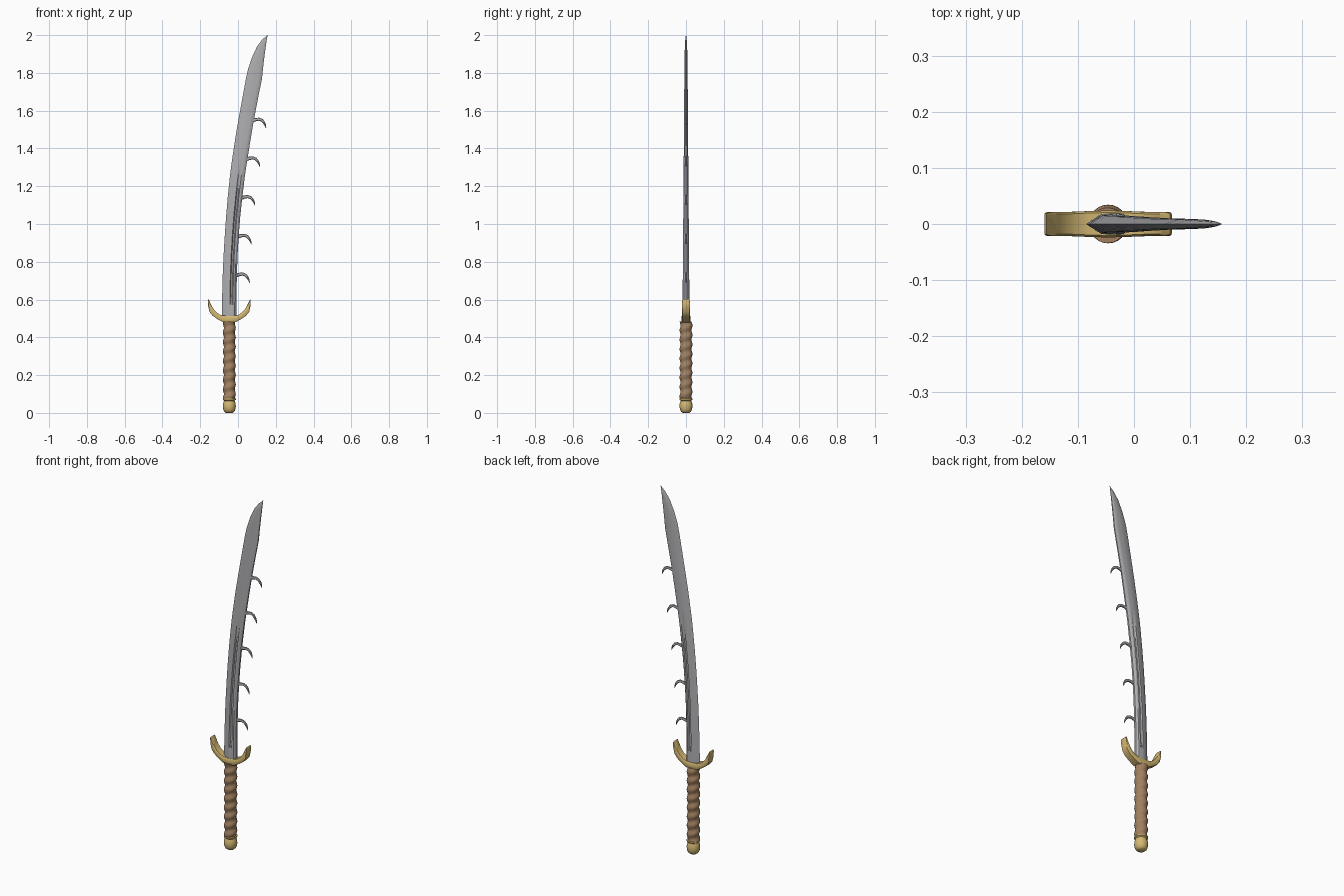
import bpy, math

if "Cube" in bpy.data.objects:
    bpy.data.objects.remove(bpy.data.objects["Cube"])

CX = -0.046  # handle axis


def material(name, color):
    m = bpy.data.materials.new(name)
    m.diffuse_color = color
    m.use_nodes = True
    m.node_tree.nodes["Principled BSDF"].inputs["Base Color"].default_value = m.diffuse_color
    return m


STEEL = material("steel", (0.42, 0.42, 0.44, 1))
BRASS = material("brass", (0.66, 0.48, 0.17, 1))
LEATHER = material("leather", (0.36, 0.22, 0.12, 1))


def loft(name, rings, mat, angle=30):
    """Skin a list of equal-length closed rings and cap both ends."""
    n = len(rings[0])
    verts = [p for r in rings for p in r]
    faces = [(k * n + i, k * n + (i + 1) % n, (k + 1) * n + (i + 1) % n, (k + 1) * n + i)
             for k in range(len(rings) - 1) for i in range(n)]
    faces += [tuple(reversed(range(n))), tuple(range(len(verts) - n, len(verts)))]
    me = bpy.data.meshes.new(name)
    me.from_pydata(verts, [], faces)
    me.validate()
    ob = bpy.data.objects.new(name, me)
    bpy.context.collection.objects.link(ob)
    me.materials.append(mat)
    bpy.ops.object.select_all(action='DESELECT')
    ob.select_set(True)
    bpy.context.view_layer.objects.active = ob
    bpy.ops.object.mode_set(mode='EDIT')
    bpy.ops.mesh.select_all(action='SELECT')
    bpy.ops.mesh.normals_make_consistent(inside=False)
    bpy.ops.object.mode_set(mode='OBJECT')
    bpy.ops.object.shade_smooth_by_angle(angle=math.radians(angle))
    return ob


# Blade: (z, cutting edge x, spine x, half thickness, fuller depth)
ROWS = [(0.50, -.086, -.008, .019, 0), (0.575, -.085, -.008, .0185, 0),
        (0.61, -.084, -.008, .018, .45), (0.73, -.081, -.006, .017, .45),
        (0.84, -.076, -.002, .016, .45), (0.94, -.070, .004, .015, .45),
        (1.04, -.063, .012, .0145, .45), (1.145, -.054, .023, .014, .45),
        (1.25, -.043, .036, .013, .4), (1.30, -.037, .043, .0125, 0),
        (1.35, -.030, .051, .012, 0), (1.45, -.015, .067, .011, 0),
        (1.55, .002, .084, .010, 0), (1.66, .022, .105, .0095, 0),
        (1.77, .042, .127, .009, 0), (1.82, .053, .132, .0085, 0),
        (1.88, .073, .139, .008, 0), (1.94, .101, .147, .006, 0),
        (1.975, .127, .152, .004, 0), (2.0, .1545, .1565, .0006, 0)]
rings = []
for z, a, b, h, g in ROWS:
    side = [(.35, .92), (.54, 1), (.60, 1 - g), (.70, 1 - g), (.76, 1), (.88, .9)]
    sec = [(0, 0)] + side + [(1, .35)]
    sec += [(t, -y) for t, y in reversed(sec[1:])]
    rings.append([(a + (b - a) * t, -y * h, z) for t, y in sec])
loft("blade", rings, STEEL)

# Hooks along the spine
PATH = [(-.012, -.004, .011), (.012, .003, .009), (.030, .005, .008), (.045, -.001, .0075),
        (.056, -.014, .006), (.063, -.028, .004), (.067, -.043, .0008)]
for k, (x, z) in enumerate([(-.005, .73), (.004, .935), (.023, 1.14), (.049, 1.345), (.082, 1.55)]):
    rings = []
    for i, (px, pz, r) in enumerate(PATH):
        p, q = PATH[max(i - 1, 0)], PATH[min(i + 1, len(PATH) - 1)]
        a = math.atan2(q[1] - p[1], q[0] - p[0]) + math.pi / 2
        w = min(.006, r)
        rings.append([(x + px + math.cos(a) * r * math.cos(t), w * math.sin(t),
                       z + pz + math.sin(a) * r * math.cos(t))
                      for t in (j * math.tau / 8 for j in range(8))])
    loft(f"hook_{k + 1}", rings, STEEL, 40)

# Crescent guard: (offset from axis, lower z, inner offset, upper z, half depth), mirrored
HALF = [(0, .474, 0, .513, .024), (.035, .481, .033, .515, .023),
        (.062, .496, .052, .521, .022), (.088, .514, .073, .537, .021),
        (.105, .535, .088, .557, .021), (.112, .565, .100, .581, .021),
        (.1135, .595, .110, .602, .019)]


def guard_ring(s, xo, zo, xi, zi, d):
    b = .15
    ring = [(d * .85, 0), (d, b), (d, 1 - b), (d * .85, 1)]
    ring += [(-y, t) for y, t in reversed(ring)]
    return [(CX + s * (xo + (xi - xo) * t), y, zo + (zi - zo) * t) for y, t in ring]


rings = [guard_ring(-1, *h) for h in reversed(HALF[1:])] + [guard_ring(1, *h) for h in HALF]
loft("guard", rings, BRASS, 40)


# Grip: spiral-wrapped handle
def circle(z, radius, n=24):
    return [(CX + radius(t) * math.cos(t), radius(t) * math.sin(t), z)
            for t in (i * math.tau / n for i in range(n))]


rings = []
for k in range(73):
    z = .07 + .415 * k / 72
    rings.append(circle(z, lambda t: .0315 + .0028 * math.cos(t - math.tau * z / .05)))
loft("grip", rings, LEATHER, 60)

# Pommel with collar
PROFILE = [(.018, 0), (.027, .007), (.032, .018), (.0345, .034), (.033, .05), (.028, .064),
           (.030, .067), (.0345, .069), (.0345, .076), (.030, .078)]
loft("pommel", [circle(z, lambda t: r) for r, z in PROFILE], BRASS, 40)
